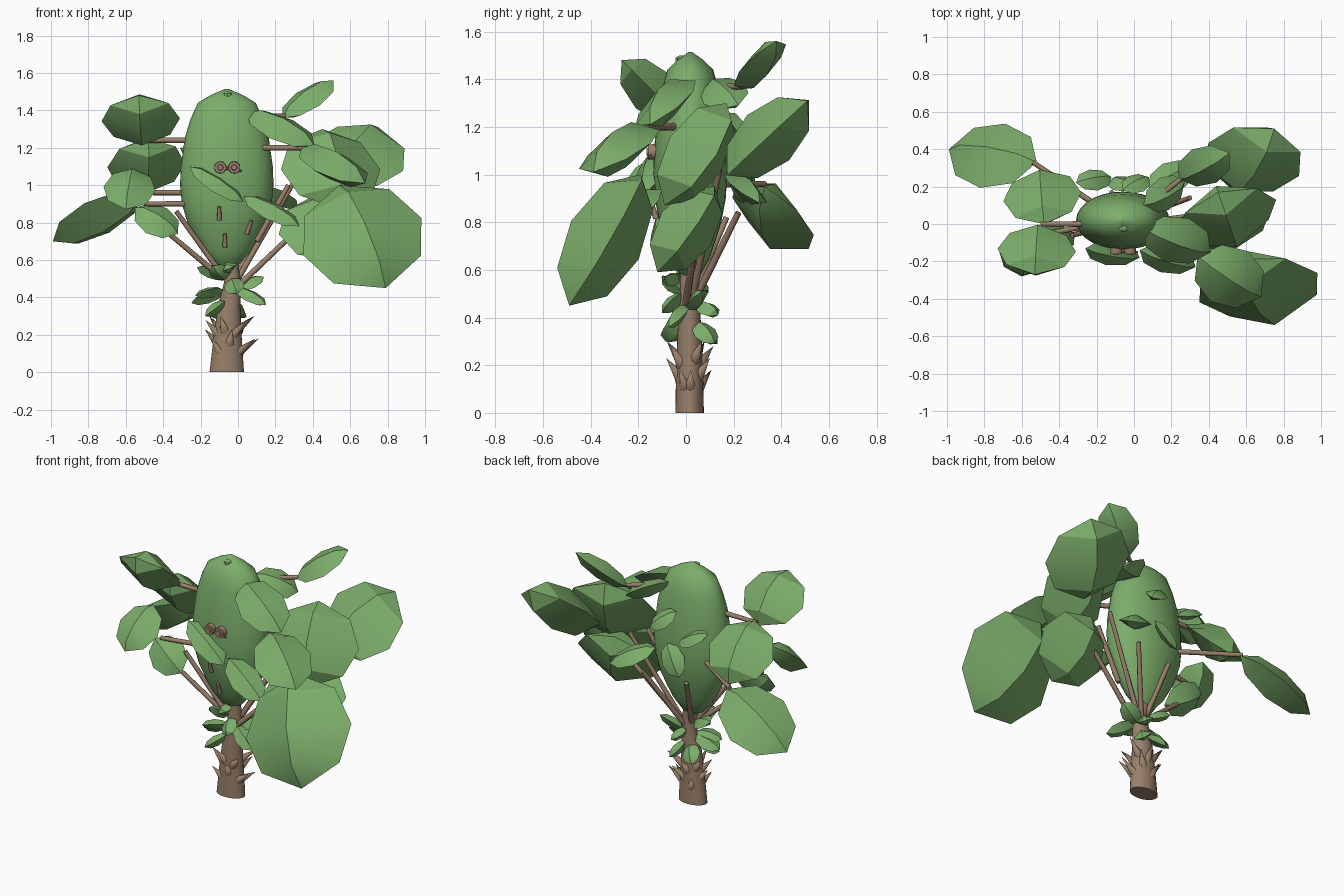
import bpy, bmesh, math
from mathutils import Vector

if "Cube" in bpy.data.objects:
    bpy.data.objects.remove(bpy.data.objects["Cube"])


def material(name, rgb):
    m = bpy.data.materials.new(name)
    m.diffuse_color = (*rgb, 1)
    m.use_nodes = True
    m.node_tree.nodes["Principled BSDF"].inputs["Base Color"].default_value = m.diffuse_color
    return m


GREEN = material("leaf green", (0.20, 0.42, 0.145))
BROWN = material("bark brown", (0.32, 0.215, 0.145))


def finish(bm, name, mat, angle=35):
    me = bpy.data.meshes.new(name)
    bm.to_mesh(me)
    bm.free()
    ob = bpy.data.objects.new(name, me)
    bpy.context.collection.objects.link(ob)
    me.materials.append(mat)
    bpy.ops.object.select_all(action='DESELECT')
    ob.select_set(True)
    bpy.context.view_layer.objects.active = ob
    bpy.ops.object.shade_smooth_by_angle(angle=math.radians(angle))
    return ob


def lathe(name, rings, mat, seg=24):
    """Stack of elliptical rings: (x, y, z, rx, ry)."""
    bm = bmesh.new()
    loops = []
    for x, y, z, rx, ry in rings:
        loops.append([bm.verts.new((x + rx * math.cos(2 * math.pi * i / seg),
                                    y + ry * math.sin(2 * math.pi * i / seg), z)) for i in range(seg)])
    for a, b in zip(loops, loops[1:]):
        for i in range(seg):
            j = (i + 1) % seg
            bm.faces.new((a[i], a[j], b[j], b[i]))
    bm.faces.new(loops[0][::-1])
    bm.faces.new(loops[-1])
    return finish(bm, name, mat)


def cone(name, a, b, r1, r2, seg=8):
    a, b = Vector(a), Vector(b)
    d = b - a
    bm = bmesh.new()
    bmesh.ops.create_cone(bm, cap_ends=True, segments=seg, radius1=r1, radius2=r2, depth=d.length)
    bm.transform(d.to_track_quat('Z', 'Y').to_matrix().to_4x4())
    bmesh.ops.translate(bm, verts=bm.verts, vec=(a + b) / 2)
    return finish(bm, name, BROWN, 50)


def leaf(name, base, tip, half, up, thick=0.48):
    """Solid faceted leaf: diamond cross-section with a ridge above and below."""
    base, tip = Vector(base), Vector(tip)
    d = tip - base
    side = d.cross(Vector(up)).normalized()
    n = side.cross(d).normalized()
    ring = (side, n * thick, -side, -n * thick)
    bm = bmesh.new()
    first, last = bm.verts.new(base), bm.verts.new(tip)
    rows = [[bm.verts.new(base + d * t + r * w * half) for r in ring]
            for t, w in ((0.17, 0.72), (0.5, 1), (0.82, 0.74))]
    for i in range(4):
        j = (i + 1) % 4
        bm.faces.new((first, rows[0][i], rows[0][j]))
        bm.faces.new((last, rows[2][j], rows[2][i]))
        for a, b in zip(rows, rows[1:]):
            bm.faces.new((a[i], b[i], b[j], a[j]))
    bmesh.ops.recalc_face_normals(bm, faces=bm.faces)
    return finish(bm, name, GREEN, 32)


# Trunk
lathe("trunk", [(-.06, .015, 0, .092, .06), (-.055, .015, .2, .074, .056), (-.048, .015, .35, .06, .05),
                (-.03, .015, .48, .045, .04), (-.05, .015, .62, .045, .04)], BROWN)

# Rounded crown body
PROFILE = [(.56, .03), (.58, .07), (.65, .13), (.72, .17), (.8, .21), (.9, .24), (1.0, .25), (1.1, .246),
           (1.25, .225), (1.35, .195), (1.44, .155), (1.48, .09), (1.515, .01)]
lathe("crown_body", [(-.06, .018, z, r, r * .62) for z, r in PROFILE], GREEN, 28)
lathe("crown_bud", [(-.055, -.02, z, r, r) for z, r in ((1.46, .025), (1.49, .023), (1.5, .008))], GREEN, 8)

# Large outer leaves: base, tip, half width, facing
for i, (b, t, h, u) in enumerate([
    ((.54, -.19, 1.0), (.79, -.49, .45), .34, (.08, -.87, .43)),
    ((.53, .18, 1.0), (.75, .51, 1.31), .27, (0, -.67, .75)),
    ((.45, .17, 1.3), (.54, -.09, .87), .28, (.2, -.6, .7)),
    ((.42, .12, .95), (.52, -.12, .59), .26, (.1, -.75, .5)),
    ((-.52, .33, .95), (-.99, .40, .70), .20, (-.4, .5, .75)),
]):
    leaf(f"large_leaf_{i + 1}", b, t, h, u)

# Medium leaves on the ends of branches
for i, (b, t, h, u) in enumerate([
    ((.34, -.17, 1.2), (.68, -.39, 1.01), .17, (.3, -.4, .85)),
    ((.05, -.02, 1.39), (.41, -.15, 1.21), .14, (.3, -.5, .8)),
    ((.24, .24, 1.36), (.51, .38, 1.56), .115, (-.3, -.5, .8)),
    ((.05, .10, 1.39), (.27, .22, 1.29), .10, (.4, -.3, .8)),
    ((-.51, -.01, 1.22), (-.53, -.27, 1.48), .21, (0, .7, .7)),
    ((-.48, .0, 1.25), (-.5, .29, .96), .21, (-.1, .6, .8)),
    ((-.56, -.05, 1.09), (-.6, -.28, .87), .14, (0, -.7, .7)),
    ((-.55, -.05, .88), (-.32, -.11, .74), .11, (-.1, -.6, .7)),
    ((.08, .19, 1.0), (.32, .31, .88), .09, (.1, .4, .9)),
]):
    leaf(f"branch_leaf_{i + 1}", b, t, h, u)

# Leaves lying on the body, front and back
for i, (b, t, h, u) in enumerate([
    ((-.26, -.13, 1.1), (.03, -.18, .91), .08, (.2, -.5, .8)),
    ((.03, -.14, .94), (.33, -.23, .78), .09, (.2, -.5, .8)),
    ((-.31, .22, 1.2), (-.12, .25, 1.1), .065, (.1, .4, .8)),
    ((-.06, .18, 1.26), (.08, .25, 1.15), .065, (.1, .6, .7)),
    ((.0, .19, 1.05), (-.12, .24, .88), .07, (-.1, .7, .6)),
]):
    leaf(f"body_leaf_{i + 1}", b, t, h, u)

# Small leaf cluster round the trunk: angle, height, drop, size
for i, (a, z, drop, s) in enumerate([
    (200, .44, .03, .16), (240, .50, -.07, .14), (285, .50, .08, .12), (330, .45, .09, .19),
    (20, .44, -.07, .16), (70, .46, .05, .13), (120, .37, .08, .14), (160, .50, -.06, .15),
    (225, .38, .08, .15), (180, .42, .05, .17), (265, .57, .02, .11), (60, .38, .09, .12),
]):
    c, sn = math.cos(math.radians(a)), math.sin(math.radians(a))
    p = Vector((-.045 + .035 * c, .015 + .03 * sn, z))
    leaf(f"trunk_leaf_{i + 1}", p, p + Vector((c * s, sn * s * .75, -drop)), .056,
         (c * .3 + .4 * sn, sn * .3 - .4 * c, .9), .55)

# Branches rising from the trunk and reaching out of the body
for i, (a, b) in enumerate([
    ((0, .0, .46), (.42, .06, .86)), ((.0, .03, .5), (.3, .14, 1.02)), ((-.03, .03, .46), (.15, .22, .84)),
    ((-.08, 0, .5), (-.38, -.07, .75)), ((-.07, 0, .5), (-.33, -.06, .86)), ((-.03, .0, .46), (-.02, .03, .75)),
    ((-.06, .03, .5), (-.12, .17, .82)), ((-.2, .1, .96), (-.54, .33, .96)), ((-.2, .0, .90), (-.5, -.06, .90)),
    ((-.2, .0, 1.24), (-.5, .0, 1.24)), ((.1, -.03, 1.2), (.36, -.17, 1.2)), ((.02, .06, 1.37), (.25, .24, 1.37)),
    ((.1, -.02, .7), (.27, .0, 1.0)),
]):
    cone(f"branch_{i + 1}", a, b, .016, .013)

# Round eyes with a small centre and a bridge
for s in (-1, 1):
    x = -.0575 + s * .037
    cone("eye", (x, -.11, 1.095), (x, -.160, 1.095), .034, .031, 14)
    cone("eye_centre", (x, -.157, 1.095), (x, -.166, 1.095), .018, .014, 10)
cone("eye_bridge", (-.09, -.15, 1.093), (.02, -.15, 1.075), .006, .006, 6)

# Bark slivers on the lower body
for x, z, lean in ((-.1, .85, 0), (.06, .775, .025), (-.07, .705, 0)):
    y = .018 - .62 * math.sqrt(max((.16 + (z - .7) * .5) ** 2 - (x + .06) ** 2, 0))
    cone("bark_sliver", (x - lean / 2, y, z - .035), (x + lean / 2, y - .02, z + .035), .013, .009)

# Thorns round the trunk, at staggered heights
for k in range(13):
    a = 2 * math.pi * (k + .1) / 13
    z = (.12, .24, .17, .22)[k % 4]
    c, s = math.cos(a), math.sin(a)
    reach = .165 if c > .5 else .125
    cone("thorn", (-.055 + .05 * c, .015 + .038 * s, z - .02),
         (-.055 + reach * c, .015 + .10 * s, z + .06), .027, 0)
